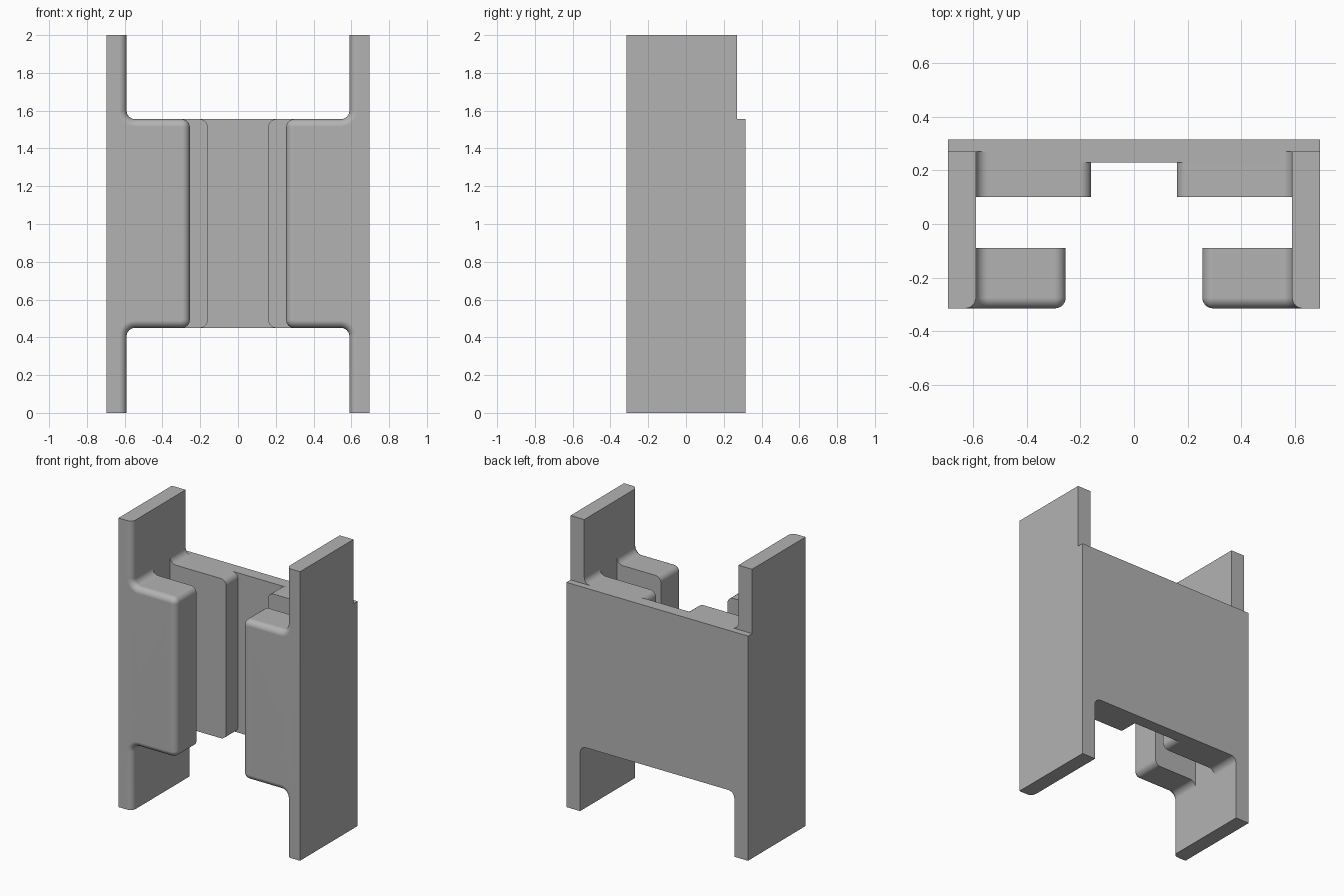
import bpy, bmesh
from math import sin, cos, pi, radians

cube = bpy.data.objects.get("Cube")
if cube:
    bpy.data.objects.remove(cube)

# Main dimensions
OUT, SIDE = 0.695, 0.59          # outer and inner face of a side plate
HEIGHT, TOP, BOTTOM = 2.0, 1.555, 0.45
FRONT, BACK, STEP = -0.315, 0.315, 0.27
FILLET, ROUND, STEPS = 0.045, 0.042, 6

grey = bpy.data.materials.new("plain grey")
grey.use_nodes = True
colour = (0.45, 0.45, 0.45, 1)
grey.diffuse_color = colour
grey.node_tree.nodes["Principled BSDF"].inputs["Base Color"].default_value = colour


def arc(x, z, r, start, end):
    """Points of an arc, or a single corner point when the radius is zero."""
    if r == 0:
        return [(x, z)]
    angles = [radians(start + (end - start) * i / STEPS) for i in range(STEPS + 1)]
    return [(x + r * cos(a), z + r * sin(a)) for a in angles]


def section(inner, corner=ROUND, inset=0.0, tall=True):
    """Left half outline: side plate with a web or flange reaching in to inner."""
    r, side = FILLET + inset, SIDE + inset
    pts = [(OUT, 0)]
    if tall:
        pts += [(OUT, HEIGHT), (side, HEIGHT)]
        pts += arc(SIDE - FILLET, TOP + FILLET, r, 0, -90)
    else:
        pts += [(OUT, TOP)]
    pts += arc(inner + corner, TOP - corner, max(corner - inset, 0), 90, 180)
    pts += arc(inner + corner, BOTTOM + corner, max(corner - inset, 0), 180, 270)
    pts += arc(SIDE - FILLET, BOTTOM - FILLET, r, 90, 0)
    return pts + [(side, 0)]


def loft(name, layers):
    """Join outlines placed at successive depths, then mirror to the right."""
    bm = bmesh.new()
    rings = [[bm.verts.new((x, y, z)) for x, z in pts] for y, pts in layers]
    bm.faces.new(rings[0])
    bm.faces.new(rings[-1])
    for a, b in zip(rings, rings[1:]):
        for i in range(len(a)):
            bm.faces.new((a[i - 1], a[i], b[i], b[i - 1]))
    # Leave the halves open where they meet in the middle
    seam = [f for f in bm.faces if all(abs(v.co.x) < 1e-5 for v in f.verts)]
    bmesh.ops.delete(bm, geom=seam, context='FACES_ONLY')
    bmesh.ops.recalc_face_normals(bm, faces=bm.faces)
    mesh = bpy.data.meshes.new(name)
    bm.to_mesh(mesh)
    bm.free()
    mesh.materials.append(grey)
    obj = bpy.data.objects.new(name, mesh)
    bpy.context.collection.objects.link(obj)
    bpy.ops.object.select_all(action='DESELECT')
    obj.select_set(True)
    bpy.context.view_layer.objects.active = obj
    bpy.ops.object.shade_smooth_by_angle(angle=radians(35))
    obj.modifiers.new("mirror", 'MIRROR')
    obj.modifiers.new("even shading", 'WEIGHTED_NORMAL').keep_sharp = True
    return obj


# Front flanges with a rounded front rim that follows the whole inner outline
EDGE, FLANGE = 0.04, 0.255
rim = [(FRONT + EDGE * (1 - cos(t)), section(FLANGE, inset=EDGE * (1 - sin(t))))
       for t in (i * pi / 2 / STEPS for i in range(STEPS + 1))]
loft("front_flanges", rim + [(-0.09, section(FLANGE))])

# Plain stretch of side plate between the front flanges and the rear blocks
plate = [(OUT, 0), (OUT, HEIGHT), (SIDE, HEIGHT), (SIDE, 0)]
loft("side_plates", [(-0.09, plate), (0.10, plate)])

# Rear blocks on either side of the central channel
loft("rear_blocks", [(y, section(0.16)) for y in (0.10, 0.23)])

# Web closing the channel, then the shorter back panel
loft("channel_web", [(y, section(0, corner=0)) for y in (0.23, STEP)])
loft("back_panel", [(y, section(0, corner=0, tall=False)) for y in (STEP, BACK)])
